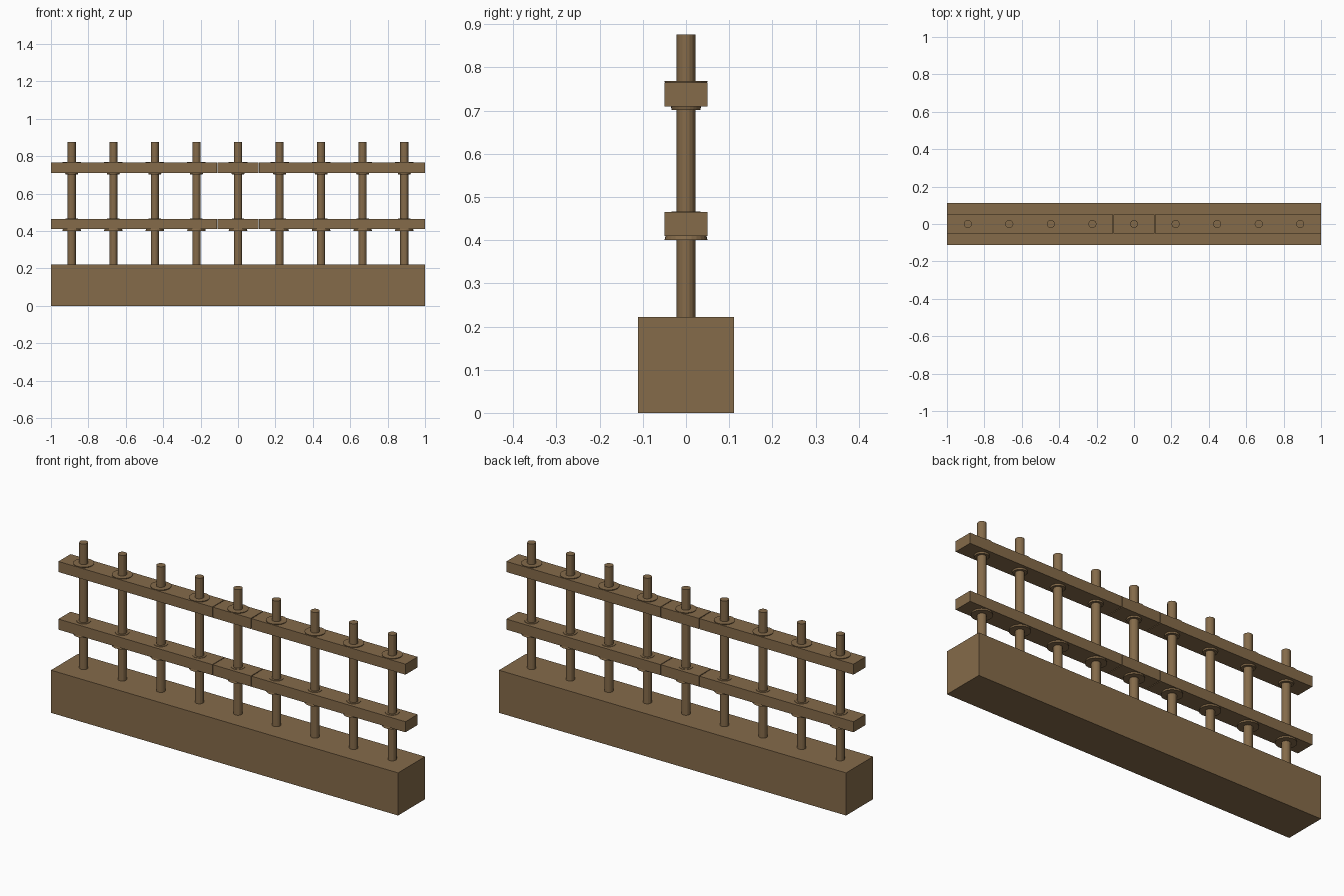
import bpy

if "Cube" in bpy.data.objects:
    bpy.data.objects.remove(bpy.data.objects["Cube"])

wood = bpy.data.materials.new("brown")
wood.diffuse_color = (0.235, 0.147, 0.068, 1)
wood.use_nodes = True
wood.node_tree.nodes["Principled BSDF"].inputs["Base Color"].default_value = wood.diffuse_color

SPACING = 2 / 9


def finish(name):
    ob = bpy.context.object
    ob.name = name
    ob.data.materials.append(wood)
    return ob


def box(name, x0, x1, half_y, z0, z1):
    bpy.ops.mesh.primitive_cube_add(size=1, location=((x0 + x1) / 2, 0, (z0 + z1) / 2))
    ob = finish(name)
    ob.scale = (x1 - x0, half_y * 2, z1 - z0)
    bpy.ops.object.transform_apply(location=False, rotation=False, scale=True)


def tapered(name, x, r_bottom, r_top, z0, z1, sides=16):
    bpy.ops.mesh.primitive_cone_add(vertices=sides, radius1=r_bottom, radius2=r_top,
                                    depth=z1 - z0, location=(x, 0, (z0 + z1) / 2))
    finish(name)


# Solid base beam
box("base", -1, 1, 0.111, 0, 0.222)

# Two rails, each in three lengths with fine joints either side of the middle
for rail, z in (("lower_rail", 0.41), ("upper_rail", 0.71)):
    half = SPACING / 2
    gap = 0.002
    box(rail + "_left", -1, -half - gap, 0.05, z, z + 0.055)
    box(rail + "_middle", -half + gap, half - gap, 0.05, z, z + 0.055)
    box(rail + "_right", half + gap, 1, 0.05, z, z + 0.055)

# Round bars with a tapered collar through each rail
for i in range(-4, 5):
    x = i * SPACING
    tapered("bar", x, 0.0215, 0.0215, 0.21, 0.876)
    tapered("lower_collar", x, 0.05, 0.033, 0.40, 0.467, 24)
    tapered("upper_collar", x, 0.033, 0.05, 0.702, 0.769, 24)
